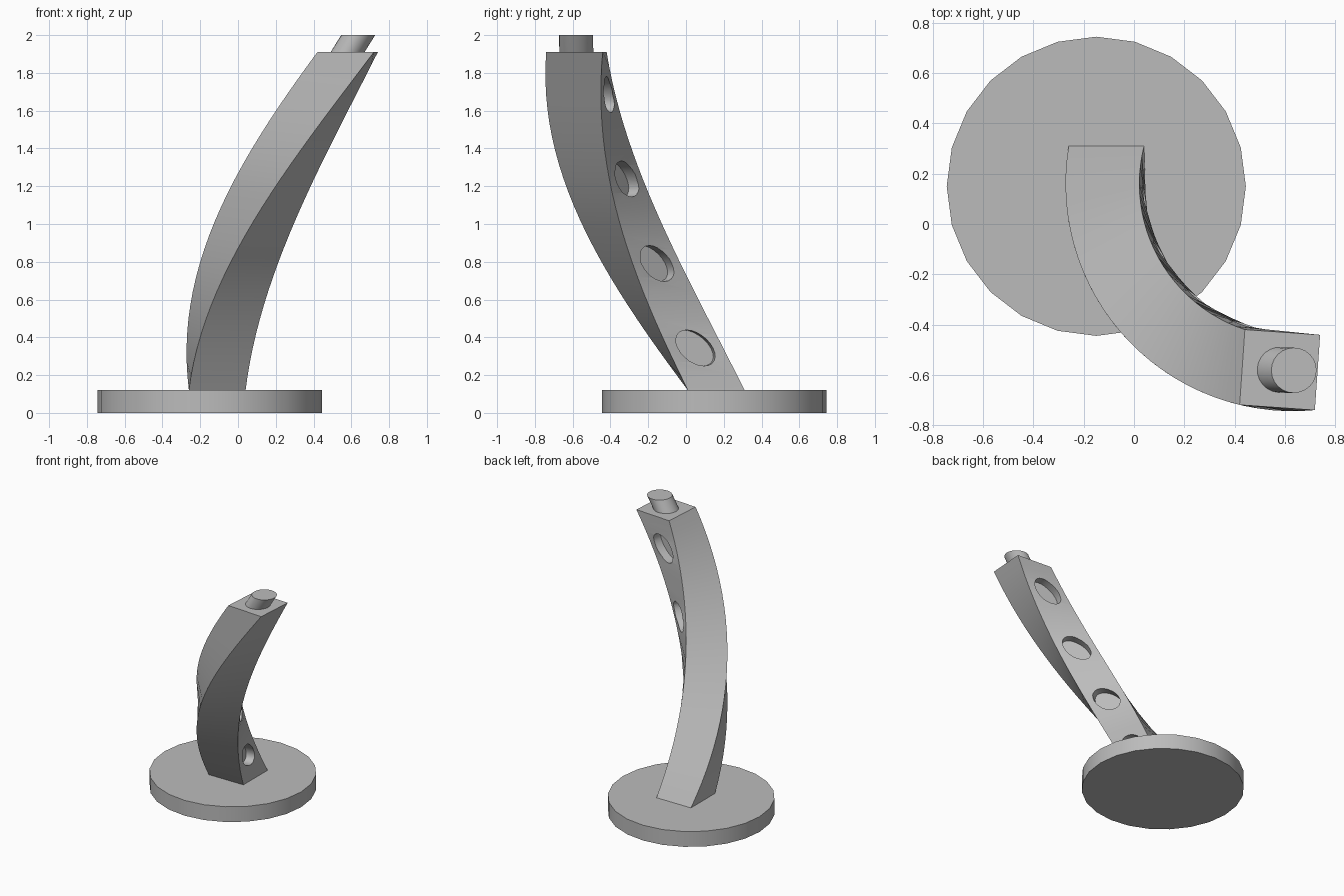
import bpy
import bmesh
from math import cos, sin, pi, radians

cube = bpy.data.objects.get("Cube")
if cube:
    bpy.data.objects.remove(cube, do_unlink=True)

AXIS_X, AXIS_Y = 0.632, 0.16      # vertical axis the arm winds around
RADIUS = 0.742                    # from the axis to the arm's centre line
HALF = 0.15                       # half the arm's width
BOTTOM, TOP = 0.12, 1.91
TURN = radians(86)

grey = bpy.data.materials.new("plain grey")
grey.use_nodes = True
grey.diffuse_color = (0.5, 0.5, 0.5, 1)
grey.node_tree.nodes["Principled BSDF"].inputs["Base Color"].default_value = (0.5, 0.5, 0.5, 1)


def wind(out, across, z):
    """Place a point of the straight arm on the helix."""
    a = TURN * (z - BOTTOM) / (TOP - BOTTOM)
    x, y = -RADIUS - out, across
    return (AXIS_X + x * cos(a) - y * sin(a), AXIS_Y + x * sin(a) + y * cos(a), z)


def circle(r, n=24):
    return [(r * cos(2 * pi * i / n), r * sin(2 * pi * i / n)) for i in range(n)]


def loft(bm, rings):
    """Skin a list of rings and cap both ends."""
    rows = [[bm.verts.new(p) for p in ring] for ring in rings]
    n = len(rows[0])
    for a, b in zip(rows, rows[1:]):
        for i in range(n):
            j = (i + 1) % n
            bm.faces.new((a[i], a[j], b[j], b[i]))
    bm.faces.new(rows[0][::-1])
    bm.faces.new(rows[-1])


def make(name, *solids):
    bm = bmesh.new()
    for rings in solids:
        loft(bm, rings)
    bmesh.ops.recalc_face_normals(bm, faces=bm.faces)
    mesh = bpy.data.meshes.new(name)
    bm.to_mesh(mesh)
    bm.free()
    mesh.materials.append(grey)
    obj = bpy.data.objects.new(name, mesh)
    bpy.context.collection.objects.link(obj)
    return obj


def select(obj):
    bpy.ops.object.select_all(action='DESELECT')
    obj.select_set(True)
    bpy.context.view_layer.objects.active = obj


def levels(low, high, steps):
    return [low + (high - low) * i / steps for i in range(steps + 1)]


# Round base
base = make("round_base", [[(x - 0.15, y + 0.15, z) for x, y in circle(0.595)]
                           for z in (0, BOTTOM)])

# Square arm winding upwards
square = [(-HALF, -HALF), (HALF, -HALF), (HALF, HALF), (-HALF, HALF)]
arm = make("winding_arm", [[wind(u, v, z) for u, v in square]
                           for z in levels(BOTTOM, TOP, 24)])

# Four blind round holes in the inner face
step = (TOP - BOTTOM) / 4
holes = make("hole_cutter", *[
    [[wind(out, v, BOTTOM + step * (k + 0.5) + h) for v, h in circle(0.095)]
     for out in (-HALF - 0.05, -HALF + 0.065)] for k in range(4)])
holes.hide_render = True
cut = arm.modifiers.new("holes", 'BOOLEAN')
cut.operation = 'DIFFERENCE'
cut.solver = 'EXACT'
cut.object = holes
select(arm)
bpy.ops.object.modifier_apply(modifier=cut.name)
bpy.data.objects.remove(holes, do_unlink=True)

# Slanted pin on top, following the same winding
pin = make("top_pin", [[wind(u, v, z) for u, v in circle(0.09)]
                       for z in levels(TOP - 0.01, 2.0, 2)])

for obj in (base, arm, pin):
    select(obj)
    bpy.ops.object.shade_smooth_by_angle(angle=radians(30))
